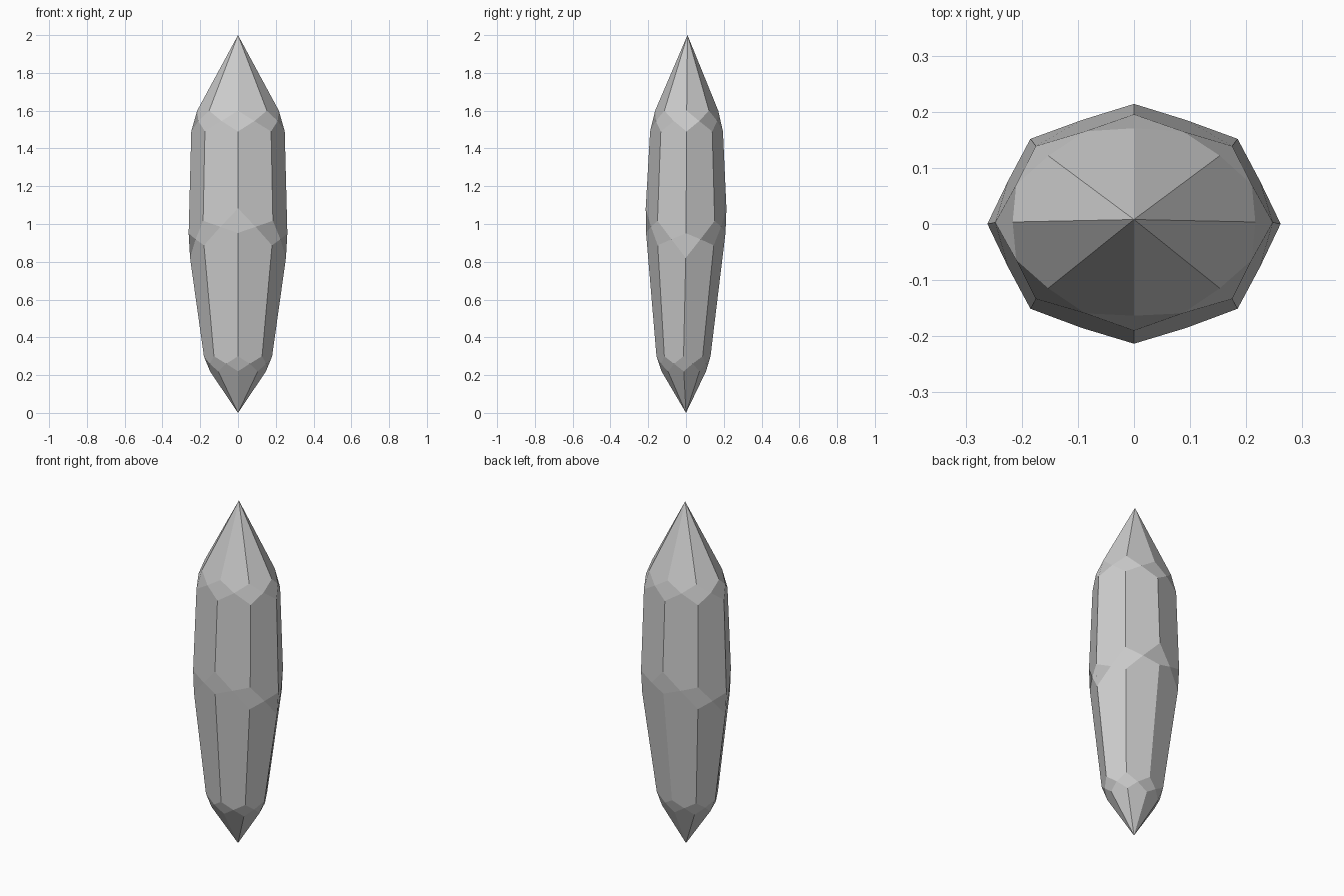
import bpy, bmesh, math
from mathutils import Vector

if "Cube" in bpy.data.objects:
    bpy.data.objects.remove(bpy.data.objects["Cube"])

N = 8
TOP, BOTTOM = Vector((0, 0.008, 2)), Vector((0, 0, 0))


def ring(z, rx, ry, cy=0.0, wave=0.0):
    """Eight-sided elliptical ring whose height waves twice around."""
    pts = []
    for i in range(N):
        a = 2 * math.pi * i / N
        pts.append(Vector((rx * math.cos(a), cy + ry * math.sin(a),
                           z - wave * math.cos(2 * a))))
    return pts


# Corner rings, bottom to top, and the height of each corner's diamond cut
rings = [
    ring(0.26, 0.175, 0.139, -0.014),
    ring(0.952, 0.263, 0.217, 0.0, 0.066),
    ring(1.545, 0.246, 0.190, 0.003),
]
cuts = [0.04, 0.065, 0.055]
levels = [[BOTTOM] * N] + rings + [[TOP] * N]


def toward(p, q, dz):
    return p.lerp(q, dz / abs(q.z - p.z))


bm = bmesh.new()
low, mid, high = [], [], []
for k, cut in enumerate(cuts, start=1):
    P, below, above = levels[k], levels[k - 1], levels[k + 1]
    low.append([bm.verts.new(toward(P[i], below[i], cut)) for i in range(N)])
    mid.append([bm.verts.new((P[i] + P[(i + 1) % N]) / 2) for i in range(N)])
    high.append([bm.verts.new(toward(P[i], above[i], cut)) for i in range(N)])
tip, foot = bm.verts.new(TOP), bm.verts.new(BOTTOM)

for i in range(N):
    j = (i + 1) % N
    # Diamond facets on each ring
    for k in range(3):
        bm.faces.new((low[k][i], mid[k][i], high[k][i], mid[k][i - 1]))
    # Long body facets between rings
    for k in range(2):
        bm.faces.new((high[k][i], mid[k][i], high[k][j],
                      low[k + 1][j], mid[k + 1][i], low[k + 1][i]))
    # Pointed ends
    bm.faces.new((high[2][i], mid[2][i], high[2][j], tip))
    bm.faces.new((foot, low[0][j], mid[0][i], low[0][i]))

bmesh.ops.recalc_face_normals(bm, faces=bm.faces)
mesh = bpy.data.meshes.new("crystal")
bm.to_mesh(mesh)
bm.free()
bpy.context.collection.objects.link(bpy.data.objects.new("crystal", mesh))
